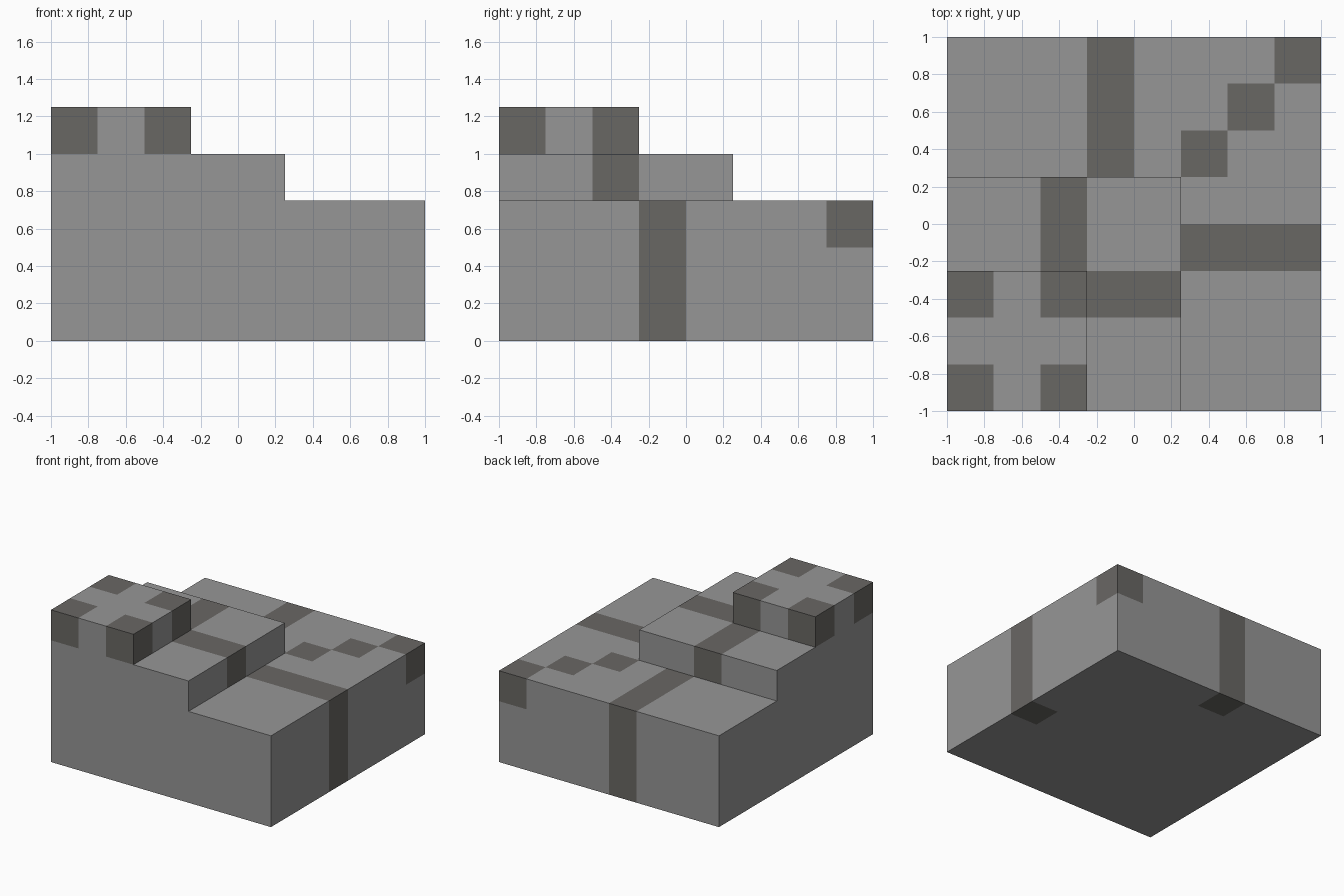
import bpy, bmesh
from mathutils import Vector

if "Cube" in bpy.data.objects:
    bpy.data.objects.remove(bpy.data.objects["Cube"])

CELL = 0.25


def material(name, rgb):
    m = bpy.data.materials.new(name)
    m.diffuse_color = (*rgb, 1)
    m.use_nodes = True
    m.node_tree.nodes["Principled BSDF"].inputs["Base Color"].default_value = m.diffuse_color
    return m


LIGHT = material("light stone", (0.305, 0.305, 0.305))
DARK = material("dark stone", (0.141, 0.136, 0.127))


def filled(i, j, k):
    """The three nested steps, measured in cells."""
    size = 8 if k < 3 else 5 if k == 3 else 3
    return 0 <= k < 5 and 0 <= i < size and 0 <= j < size


def is_dark(i, j, k):
    lo, hi = min(i, j), max(i, j)          # pattern mirrors about the diagonal
    if k < 3:
        band = lo == 3 and (hi == 7 or (k == 2 and hi >= 5))
        return band or (k == 2 and i == j and i >= 5)
    if k == 3:
        return lo == 2 and hi >= 3
    return i in (0, 2) and j in (0, 2)


def build_step(name, layers):
    """Skin of one step: only the outward cell faces, coloured by cell."""
    bm = bmesh.new()
    for k in layers:
        for i in range(8):
            for j in range(8):
                if not filled(i, j, k):
                    continue
                centre = Vector((i - 3.5, j - 3.5, k + 0.5)) * CELL
                for axis in range(3):
                    for s in (-1, 1):
                        n = Vector((0, 0, 0))
                        n[axis] = s
                        if filled(i + int(n.x), j + int(n.y), k + int(n.z)):
                            continue
                        u = Vector((0, 0, 0))
                        u[(axis + 1) % 3] = 1
                        v = n.cross(u)
                        quad = [bm.verts.new(centre + (n + u * a + v * b) * CELL / 2)
                                for a, b in ((-1, -1), (1, -1), (1, 1), (-1, 1))]
                        bm.faces.new(quad).material_index = int(is_dark(i, j, k))
    bmesh.ops.remove_doubles(bm, verts=bm.verts, dist=0.001)
    mesh = bpy.data.meshes.new(name)
    bm.to_mesh(mesh)
    bm.free()
    mesh.materials.append(LIGHT)
    mesh.materials.append(DARK)
    bpy.context.collection.objects.link(bpy.data.objects.new(name, mesh))


# Three steps stacked into the front left corner
build_step("lower_step", range(0, 3))
build_step("middle_step", [3])
build_step("upper_step", [4])
